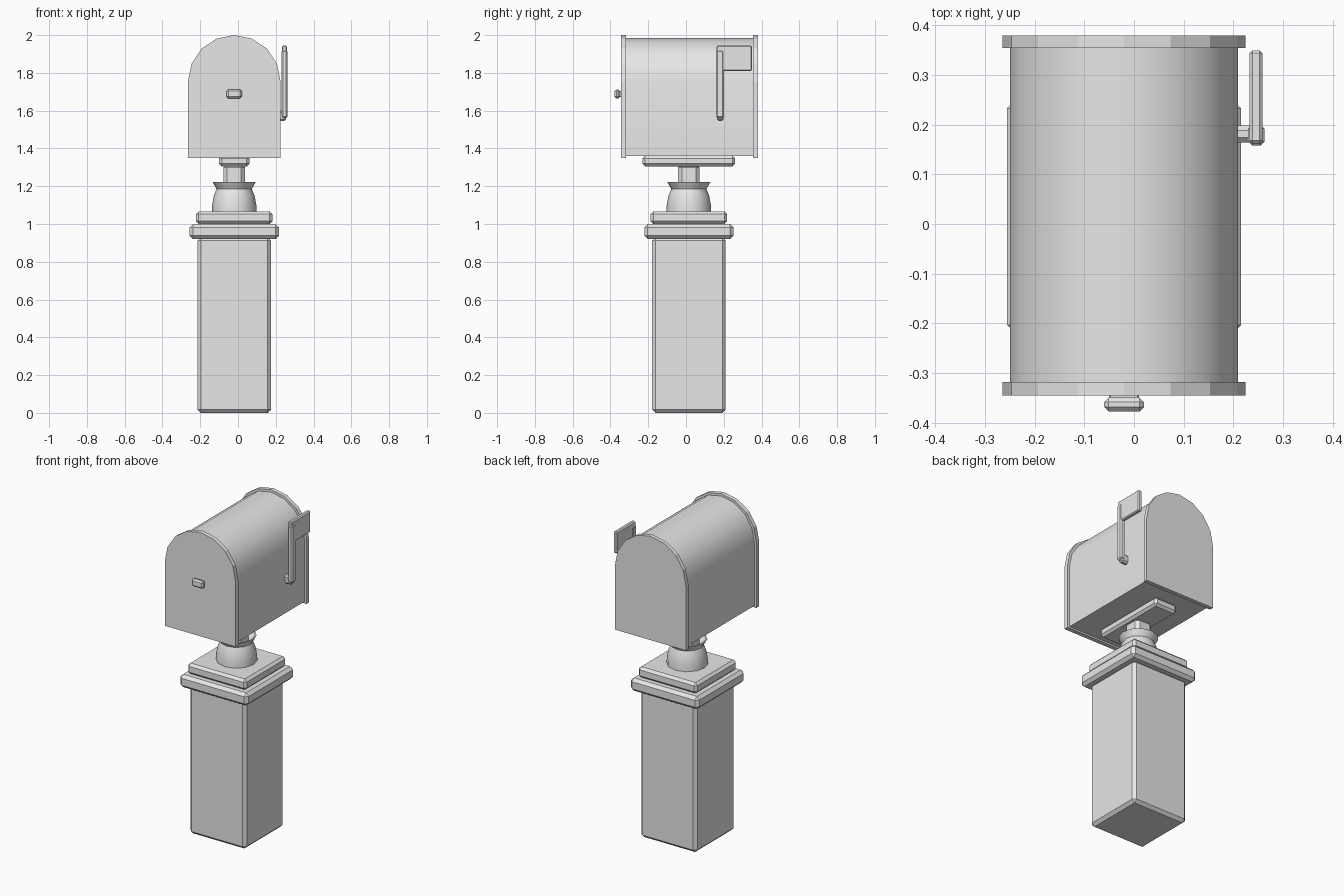
import bpy, bmesh, math

cube = bpy.data.objects.get("Cube")
if cube:
    bpy.data.objects.remove(cube, do_unlink=True)

grey = bpy.data.materials.new("light grey")
grey.use_nodes = True
grey.diffuse_color = (0.8, 0.8, 0.8, 1)
grey.node_tree.nodes["Principled BSDF"].inputs["Base Color"].default_value = (0.8, 0.8, 0.8, 1)

CX, CY = -0.02, 0.015   # shared axis of post and box


def add(name, bm, smooth=False):
    bmesh.ops.recalc_face_normals(bm, faces=bm.faces)
    mesh = bpy.data.meshes.new(name)
    bm.to_mesh(mesh)
    bm.free()
    mesh.materials.append(grey)
    obj = bpy.data.objects.new(name, mesh)
    bpy.context.collection.objects.link(obj)
    if smooth:
        bpy.ops.object.select_all(action='DESELECT')
        obj.select_set(True)
        bpy.context.view_layer.objects.active = obj
        bpy.ops.object.shade_smooth_by_angle(angle=math.radians(35))
    return obj


def box(name, x, y, z, bevel):
    """Chamfered box from its (min, max) ranges."""
    bm = bmesh.new()
    bmesh.ops.create_cube(bm, size=1)
    for v in bm.verts:
        v.co = [(lo + hi) / 2 + c * (hi - lo) for c, (lo, hi) in zip(v.co, (x, y, z))]
    bmesh.ops.bevel(bm, geom=bm.edges[:], offset=bevel, segments=1, affect='EDGES')
    return add(name, bm)


def square_slab(name, half, z, bevel):
    return box(name, (CX - half, CX + half), (CY - half, CY + half), z, bevel)


def arch(name, radius, bottom, y, smooth=False):
    """Box with a half-round top, extruded along y."""
    spring = 1.755
    outline = [(CX - radius, bottom), (CX + radius, bottom)]
    for i in range(9):
        a = math.pi * i / 8
        outline.append((CX + radius * math.cos(a), spring + radius * math.sin(a)))
    bm = bmesh.new()
    face = bm.faces.new([bm.verts.new((px, y[0], pz)) for px, pz in outline])
    ext = bmesh.ops.extrude_face_region(bm, geom=[face], use_keep_orig=True)
    for v in ext["geom"]:
        if isinstance(v, bmesh.types.BMVert):
            v.co.y = y[1]
    return add(name, bm, smooth)


def lathe(name, profile, sides):
    """Turned part around the post axis."""
    bm = bmesh.new()
    rings = []
    for r, z in profile:
        rings.append([bm.verts.new((CX + r * math.cos(2 * math.pi * i / sides),
                                    CY + r * math.sin(2 * math.pi * i / sides), z))
                      for i in range(sides)])
    for a, b in zip(rings, rings[1:]):
        for i in range(sides):
            j = (i + 1) % sides
            bm.faces.new((a[i], a[j], b[j], b[i]))
    bm.faces.new(rings[0])
    bm.faces.new(rings[-1])
    return add(name, bm, True)


# Post and stepped cap
square_slab("post", 0.195, (0, 0.93), 0.018)
square_slab("lower_cap", 0.236, (0.92, 1.0), 0.018)
square_slab("upper_cap", 0.203, (1.0, 1.067), 0.015)

# Turned neck with a flared cup, and the stem rising from it
lathe("neck", [(0.118, 1.06), (0.117, 1.1), (0.108, 1.15), (0.093, 1.185),
               (0.114, 1.222), (0.106, 1.222), (0.07, 1.19)], 12)
square_slab("stem", 0.057, (1.15, 1.32), 0.02)

# Support plate and mailbox
box("support_plate", (-0.1, 0.06), (-0.23, 0.26), (1.305, 1.362), 0.014)
arch("mailbox_body", 0.23, 1.36, (-0.32, 0.357), True)
arch("front_door", 0.245, 1.35, (-0.345, -0.318))
arch("back_panel", 0.245, 1.35, (0.355, 0.38))

# Door knob
box("knob_neck", (-0.05, 0.01), (-0.355, -0.34), (1.672, 1.703), 0.003)
box("door_knob", (-0.06, 0.02), (-0.378, -0.35), (1.665, 1.712), 0.009)

# Signal flag on the side
box("flag_pivot", (0.2, 0.255), (0.164, 0.198), (1.545, 1.6), 0.01)
box("flag_arm", (0.23, 0.263), (0.158, 0.2), (1.562, 1.92), 0.008)
box("flag_panel", (0.233, 0.259), (0.162, 0.35), (1.81, 1.945), 0.006)
